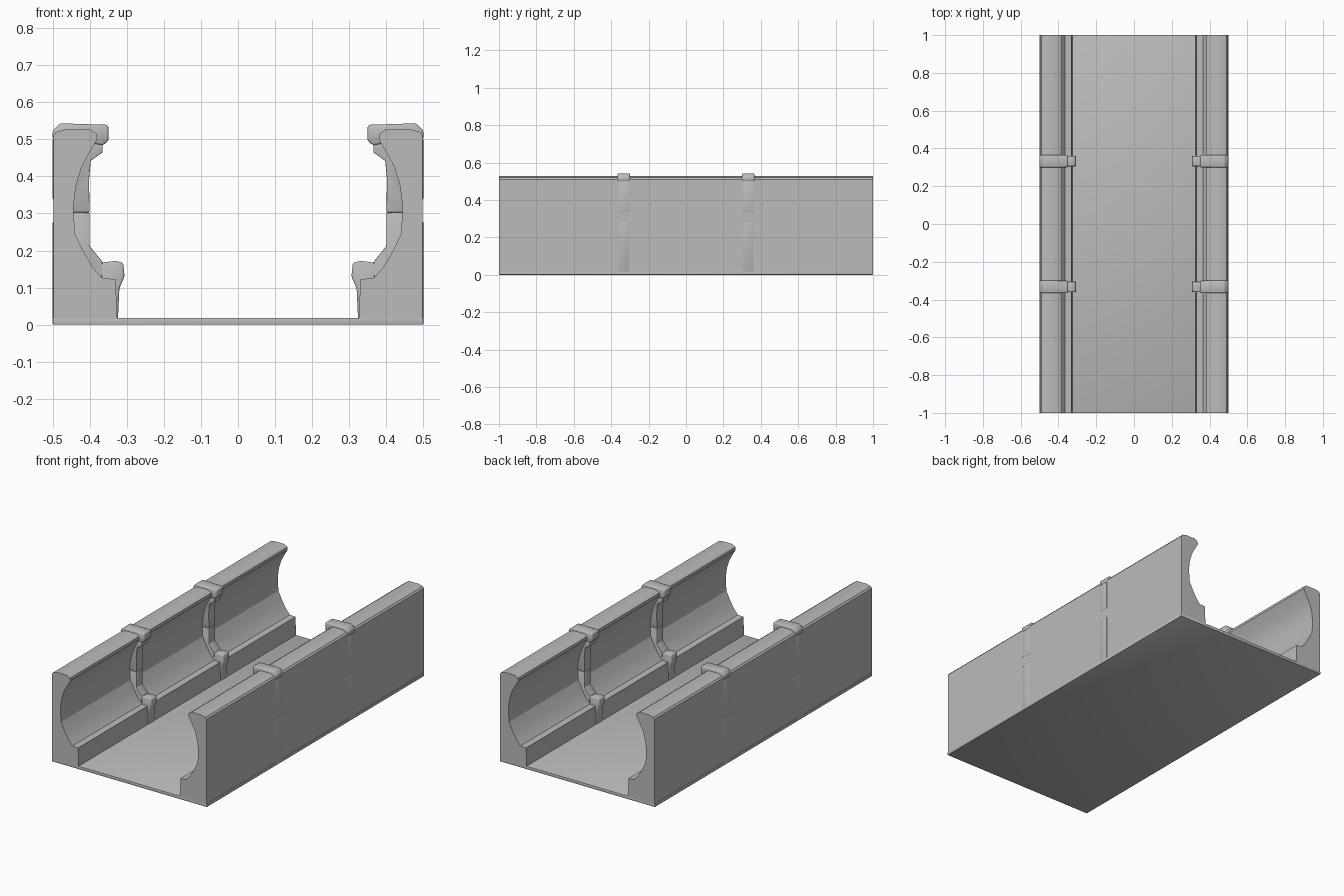
import bpy
import bmesh
from math import radians

if "Cube" in bpy.data.objects:
    bpy.data.objects.remove(bpy.data.objects["Cube"], do_unlink=True)

grey = bpy.data.materials.new("plain_grey")
grey.use_nodes = True
colour = (0.5, 0.5, 0.5, 1)
grey.diffuse_color = colour
grey.node_tree.nodes["Principled BSDF"].inputs["Base Color"].default_value = colour


def extrude_profile(name, profile, side, y, depth, bevel=0, angle=35):
    """Extrude an (x, z) outline along y, centred on y."""
    bm = bmesh.new()
    verts = [bm.verts.new((side * x, y - depth / 2, z)) for x, z in profile]
    face = bm.faces.new(verts)
    made = bmesh.ops.extrude_face_region(bm, geom=[face])["geom"]
    moved = [v for v in made if isinstance(v, bmesh.types.BMVert)]
    bmesh.ops.translate(bm, verts=moved, vec=(0, depth, 0))
    bmesh.ops.recalc_face_normals(bm, faces=bm.faces)
    if bevel:
        bmesh.ops.bevel(bm, geom=bm.edges[:], offset=bevel, segments=2,
                        profile=0.5, affect='EDGES', clamp_overlap=True)
    mesh = bpy.data.meshes.new(name)
    bm.to_mesh(mesh)
    bm.free()
    mesh.materials.append(grey)
    ob = bpy.data.objects.new(name, mesh)
    bpy.context.collection.objects.link(ob)
    bpy.ops.object.select_all(action='DESELECT')
    bpy.context.view_layer.objects.active = ob
    ob.select_set(True)
    bpy.ops.object.shade_smooth_by_angle(angle=radians(angle))
    return ob


# Outlines for the +x side
upper_wall = [(0.498, 0.245), (0.498, 0.51), (0.49, 0.52), (0.465, 0.527),
              (0.4, 0.527), (0.382, 0.515), (0.38, 0.5), (0.4, 0.465),
              (0.422, 0.425), (0.437, 0.375), (0.444, 0.32), (0.44, 0.245)]
lower_wall = [(0.498, 0.012), (0.498, 0.245), (0.44, 0.245), (0.418, 0.2),
              (0.392, 0.155), (0.366, 0.125), (0.33, 0.123), (0.326, 0.012)]
upper_rib = [(0.4, 0.303), (0.47, 0.303), (0.5, 0.34), (0.5, 0.5),
             (0.365, 0.5), (0.365, 0.465), (0.397, 0.442), (0.402, 0.39)]
rib_cap = [(0.5, 0.5), (0.5, 0.524), (0.48, 0.543), (0.35, 0.539),
           (0.349, 0.497), (0.365, 0.483), (0.4, 0.49)]
lower_rib = [(0.5, 0.012), (0.5, 0.275), (0.47, 0.304), (0.4, 0.302),
             (0.4, 0.212), (0.366, 0.17), (0.37, 0.012)]
rib_foot = [(0.38, 0.012), (0.38, 0.166), (0.33, 0.172), (0.31, 0.167),
            (0.306, 0.13), (0.32, 0.098), (0.324, 0.012)]

# Floor slab
extrude_profile("floor", [(-0.5, 0), (0.5, 0), (0.5, 0.018), (-0.5, 0.018)],
                1, 0, 2, bevel=0.002)

# Walls and their clamping ribs on both sides
for side, label in ((1, "left"), (-1, "right")):
    extrude_profile(label + "_upper_wall", upper_wall, side, 0, 2)
    extrude_profile(label + "_lower_wall", lower_wall, side, 0, 2)
    for y, place in ((-0.333, "front"), (0.333, "back")):
        tag = f"{label}_{place}_"
        extrude_profile(tag + "upper_rib", upper_rib, side, y, 0.058, 0.002)
        extrude_profile(tag + "rib_cap", rib_cap, side, y, 0.066, 0.006, 50)
        extrude_profile(tag + "lower_rib", lower_rib, side, y, 0.058, 0.002)
        extrude_profile(tag + "rib_foot", rib_foot, side, y, 0.055, 0.005, 50)
